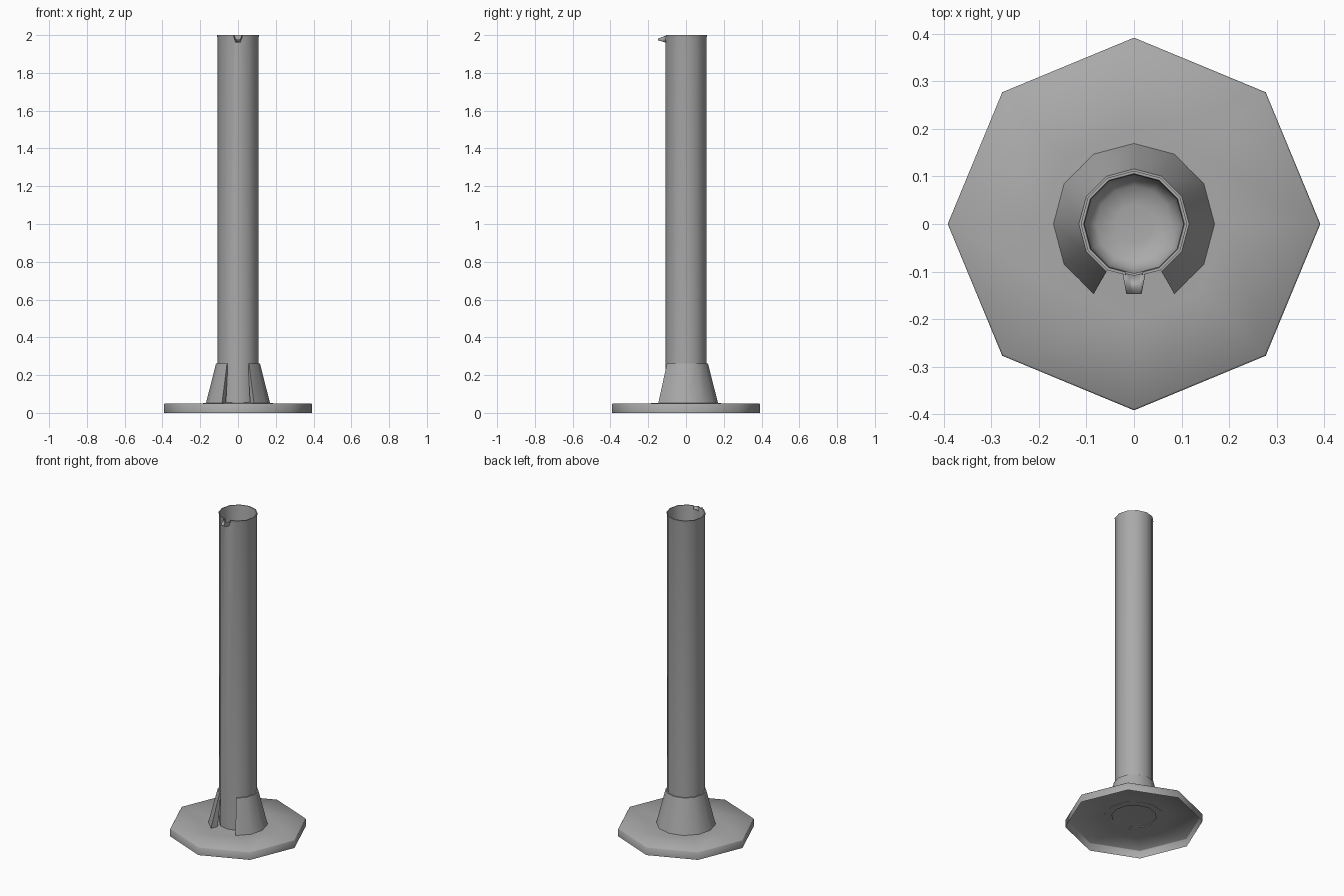
import bpy, bmesh
from math import pi, cos, sin, radians

if "Cube" in bpy.data.objects:
    bpy.data.objects.remove(bpy.data.objects["Cube"])

grey = bpy.data.materials.new("plain grey")
grey.use_nodes = True
colour = (0.4, 0.4, 0.4, 1)
grey.diffuse_color = colour
grey.node_tree.nodes["Principled BSDF"].inputs["Base Color"].default_value = colour


def finish(name, bm, angle):
    bmesh.ops.remove_doubles(bm, verts=bm.verts, dist=1e-5)
    bmesh.ops.recalc_face_normals(bm, faces=bm.faces)
    mesh = bpy.data.meshes.new(name)
    bm.to_mesh(mesh)
    bm.free()
    mesh.materials.append(grey)
    ob = bpy.data.objects.new(name, mesh)
    bpy.context.collection.objects.link(ob)
    for other in bpy.context.selected_objects:
        other.select_set(False)
    ob.select_set(True)
    bpy.context.view_layer.objects.active = ob
    bpy.ops.object.shade_smooth_by_angle(angle=radians(angle))
    return ob


def lathe(name, profile, sides, angle, start=-pi / 2, steps=None, closed=False):
    """Turn a (radius, z) profile round z; a closed profile may sweep partway."""
    bm = bmesh.new()
    full = steps is None
    steps = steps or sides
    rings = []
    for i in range(steps + 1):
        a = start + 2 * pi * i / sides
        rings.append([bm.verts.new((r * cos(a), r * sin(a), z)) for r, z in profile])
    n = len(profile)
    for a, b in zip(rings, rings[1:]):
        for j in range(n if closed else n - 1):
            k = (j + 1) % n
            quad = [a[j], a[k], b[k], b[j]]
            # a point on the axis turns the quad into a triangle
            if profile[j][0] == 0:
                quad.pop(3)
            elif profile[k][0] == 0:
                quad.pop(2)
            bm.faces.new(quad)
    if not full:
        bm.faces.new(rings[0])
        bm.faces.new(rings[-1])
    return finish(name, bm, angle)


# Octagonal foot: a shell that is open underneath
lathe("foot", [(0.392, 0), (0.392, 0.046), (0.388, 0.05), (0.2, 0.05),
               (0.125, 0.055), (0, 0.056)], 8, 120)

# Hollow tube with a slight lip and a dished floor
tube = lathe("tube", [(0, 0.056), (0.109, 0.056), (0.109, 1.985), (0.112, 2), (0.106, 2),
                      (0.104, 1.985), (0.104, 0.12), (0.097, 0.09), (0.08, 0.07),
                      (0.04, 0.065), (0, 0.064)], 12, 60)

# Opening in the tube wall behind the spout
bpy.ops.mesh.primitive_cube_add(size=1, location=(0, -0.115, 2))
cutter = bpy.context.object
cutter.name = "spout_cutter"
cutter.hide_render = True
cutter.scale = (0.036, 0.06, 0.044)
cut = tube.modifiers.new("spout opening", 'BOOLEAN')
cut.operation = 'DIFFERENCE'
cut.solver = 'EXACT'
cut.object = cutter
bpy.context.view_layer.objects.active = tube
bpy.ops.object.modifier_apply(modifier=cut.name)
bpy.data.objects.remove(cutter)

# Pouring spout: a tapering open channel
bm = bmesh.new()
sections = []
for y, half, top, low in ((-0.106, 0.022, 1.997, 1.962), (-0.147, 0.014, 1.981, 1.974)):
    sections.append([bm.verts.new(p) for p in ((-half, y, top), (-half * 0.55, y, low),
                                              (half * 0.55, y, low), (half, y, top))])
for j in range(3):
    bm.faces.new((sections[0][j], sections[0][j + 1], sections[1][j + 1], sections[1][j]))
spout = finish("spout", bm, 40)
wall = spout.modifiers.new("wall", 'SOLIDIFY')
wall.thickness = 0.004
wall.offset = 0

# Flared collar shell, open at the front
lathe("collar", [(0.128, 0.05), (0.17, 0.05), (0.116, 0.262), (0.107, 0.262)], 12, 40,
      start=-pi / 3, steps=10, closed=True)
